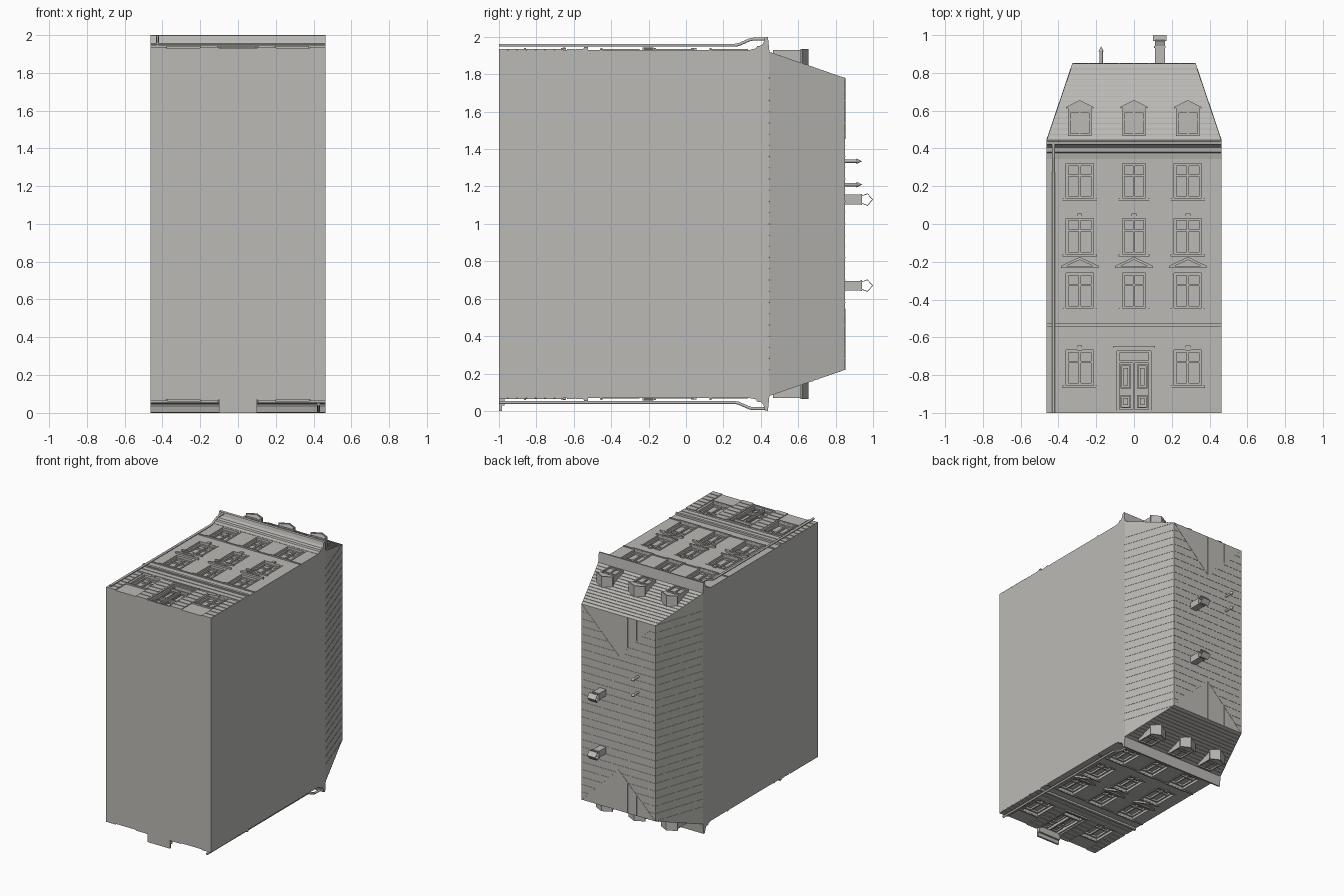
import bpy, bmesh, math
from mathutils import Matrix, Vector

if "Cube" in bpy.data.objects:
    bpy.data.objects.remove(bpy.data.objects["Cube"], do_unlink=True)

stone = bpy.data.materials.new("warm_grey")
stone.use_nodes = True
GREY = (0.5, 0.49, 0.465, 1)
stone.diffuse_color = GREY
stone.node_tree.nodes["Principled BSDF"].inputs["Base Color"].default_value = GREY

WALL = 1.93      # plane of the upper facade
HALF = 0.462     # half width of the house
facade = []      # parts repeated on the opposite facade


def finish(name, bm, repeat=False):
    bmesh.ops.recalc_face_normals(bm, faces=bm.faces)
    me = bpy.data.meshes.new(name)
    bm.to_mesh(me)
    bm.free()
    me.materials.append(stone)
    ob = bpy.data.objects.new(name, me)
    bpy.context.scene.collection.objects.link(ob)
    if repeat:
        facade.append(ob)
    return ob


def add_box(bm, x0, x1, y0, y1, z0, z1):
    size = Matrix.Diagonal((x1 - x0, y1 - y0, z1 - z0, 1))
    mid = Matrix.Translation(((x0 + x1) / 2, (y0 + y1) / 2, (z0 + z1) / 2))
    bmesh.ops.create_cube(bm, size=1, matrix=mid @ size)


def boxes(name, items, repeat=True):
    bm = bmesh.new()
    for item in items:
        add_box(bm, *item)
    return finish(name, bm, repeat)


def add_prism(bm, points, a, b, axis):
    """Extrude a profile: axis z takes (x, y) points, axis x takes (y, z)."""
    place = (lambda p, w: (p[0], p[1], w)) if axis == "z" else (lambda p, w: (w, p[0], p[1]))
    low = [bm.verts.new(place(p, a)) for p in points]
    high = [bm.verts.new(place(p, b)) for p in points]
    bm.faces.new(low)
    bm.faces.new(high[::-1])
    for i in range(len(points)):
        j = (i + 1) % len(points)
        bm.faces.new((low[i], low[j], high[j], high[i]))


def add_rib(bm, p, q, r=0.002):
    p, q = Vector(p), Vector(q)
    d = q - p
    m = Matrix.Translation((p + q) / 2) @ d.to_track_quat("Z", "Y").to_matrix().to_4x4()
    bmesh.ops.create_cube(bm, size=1, matrix=m @ Matrix.Diagonal((2 * r, 2 * r, d.length, 1)))


def ring(x, w, y0, y1, t, z0, z1):
    """Four bars framing an opening centred on x."""
    return [(x - w - t, x - w, y0, y1, z0, z1), (x + w, x + w + t, y0, y1, z0, z1),
            (x - w - t, x + w + t, y1, y1 + t, z0, z1), (x - w - t, x + w + t, y0 - t, y0, z0, z1)]


# Openings: centre x, half width, bottom, top
COLUMNS = [(-0.287, 0.072), (0, 0.062), (0.285, 0.072)]
ROWS = [(-0.855, -0.667), (-0.445, -0.26), (-0.16, 0.03), (0.137, 0.32)]
windows = [(x, w, y0, y1) for r, (y0, y1) in enumerate(ROWS)
           for x, w in COLUMNS if r or x]
DOOR = (0, 0.09, -0.995, -0.672)
DEEP = WALL - 0.03

# Main block with recessed windows and doors on both facades
body = boxes("main_block", [(-HALF, HALF, -1, 0.445, 2 - WALL, WALL)], False)
cuts = []
for x, w, y0, y1 in windows + [DOOR]:
    cuts += [(x - w, x + w, y0, y1, DEEP, 2.1), (-x - w, -x + w, y0, y1, -0.1, 2 - DEEP)]
cutter = boxes("opening_cutter", cuts, False)
cutter.hide_render = True
mod = body.modifiers.new("openings", "BOOLEAN")
mod.operation, mod.solver, mod.object = "DIFFERENCE", "EXACT", cutter
bpy.context.view_layer.objects.active = body
bpy.ops.object.modifier_apply(modifier=mod.name)
bpy.data.objects.remove(cutter, do_unlink=True)

# Window sashes, surrounds, sills and keystones
sashes, trims, sills, keys = [], [], [], []
for x, w, y0, y1 in windows:
    bar = y0 + (y1 - y0) * 0.66
    sashes += ring(x, w - 0.012, y0 + 0.012, y1 - 0.012, 0.012, DEEP - 0.01, WALL - 0.015)
    sashes += [(x - 0.006, x + 0.006, y0, y1, DEEP - 0.01, WALL - 0.016),
               (x - w, x + w, bar - 0.005, bar + 0.005, DEEP - 0.01, WALL - 0.018)]
    trims += ring(x, w, y0, y1, 0.012, WALL - 0.01, WALL + 0.004)
    sills.append((x - w - 0.02, x + w + 0.02, y0 - 0.012, y0 - 0.001, WALL - 0.01, WALL + 0.011))
    if y0 in (ROWS[0][0], ROWS[2][0]):
        keys.append((x - 0.013, x + 0.013, y1 - 0.002, y1 + 0.025, WALL - 0.01, WALL + 0.01))
boxes("window_sashes", sashes)
boxes("window_surrounds", trims)
boxes("window_sills", sills)
boxes("keystones", keys)

# Double door with raised panels
door = ring(0, 0.078, -0.983, -0.684, 0.012, DEEP - 0.01, WALL - 0.004)
door += [(-0.006, 0.006, -0.99, -0.735, DEEP, WALL - 0.008),
         (-0.085, 0.085, -0.735, -0.722, DEEP, WALL - 0.006)]
for x in (-0.044, 0.044):
    for y0, y1 in ((-0.865, -0.752), (-0.968, -0.912)):
        door += ring(x, 0.02, y0, y1, 0.007, DEEP - 0.01, DEEP + 0.012)
        door.append((x - 0.012, x + 0.012, y0 + 0.01, y1 - 0.01, DEEP - 0.01, DEEP + 0.008))
boxes("double_door", door)
boxes("door_surround", ring(0, 0.09, -0.988, -0.672, 0.012, WALL - 0.01, WALL + 0.006)[:3]
      + [(-0.11, 0.11, -0.658, -0.645, WALL - 0.01, WALL + 0.012)])

# Rusticated courses on the ground floor piers
courses = []
for i in range(7):
    y = -1 + i * 0.05
    for a, b in ((-HALF, -0.38), (-0.2, -0.104), (0.104, 0.2), (0.38, HALF)):
        courses.append((a, b, y, y + 0.043, WALL - 0.01, WALL + 0.006))
courses += [(-HALF, HALF, y, y + 0.04, WALL - 0.01, WALL + 0.005) for y in (-0.636, -0.59)]
boxes("rusticated_courses", courses)

# String courses between floors
boxes("string_courses", [(-HALF, HALF, -0.545, -0.525, WALL - 0.01, WALL + 0.016),
                         (-HALF, HALF, -0.552, -0.545, WALL - 0.01, WALL + 0.008),
                         (-HALF, HALF, -0.46, -0.448, WALL - 0.01, WALL + 0.006),
                         (-HALF, HALF, 0.125, 0.136, WALL - 0.01, WALL + 0.006)])

# Pediments over the first floor windows
bm = bmesh.new()
for x, w in COLUMNS:
    add_box(bm, x - 0.1, x + 0.1, -0.232, -0.222, WALL - 0.01, WALL + 0.014)
    add_prism(bm, [(x - 0.085, -0.224), (x + 0.085, -0.224), (x, -0.185)], WALL - 0.01, WALL + 0.004, "z")
    add_prism(bm, [(x - 0.1, -0.222), (x - 0.07, -0.222), (x, -0.19), (x + 0.07, -0.222),
                   (x + 0.1, -0.222), (x, -0.174)], WALL - 0.01, WALL + 0.014, "z")
finish("pediments", bm, True)

# Eaves cornice
bm = bmesh.new()
add_prism(bm, [(0.345, 1.92), (0.345, 1.932), (0.375, 1.938), (0.38, 1.95), (0.405, 1.954),
               (0.415, 1.97), (0.422, 1.997), (0.438, 2), (0.446, 1.92)], -HALF, HALF, "x")
finish("eaves_cornice", bm, True)

# Drainpipe with a swan neck under the cornice
curve = bpy.data.curves.new("drainpipe", "CURVE")
curve.dimensions = "3D"
curve.bevel_depth, curve.bevel_resolution, curve.use_fill_caps = 0.009, 1, True
path = [(-1, 1.955), (0.26, 1.955), (0.28, 1.958), (0.34, 1.984), (0.36, 1.988), (0.43, 1.988)]
spline = curve.splines.new("POLY")
spline.points.add(len(path) - 1)
for pt, (y, z) in zip(spline.points, path):
    pt.co = (-0.426, y, z, 1)
curve.materials.append(stone)
pipe = bpy.data.objects.new("drainpipe", curve)
bpy.context.scene.collection.objects.link(pipe)
facade.append(pipe)

# Dormers with gabled roofs
bm = bmesh.new()
for x, _ in COLUMNS:
    add_prism(bm, [(x - 0.062, 0.465), (x + 0.062, 0.465), (x + 0.062, 0.618),
                   (x, 0.648), (x - 0.062, 0.618)], 1.8, 1.918, "z")
    add_prism(bm, [(x - 0.072, 0.611), (x, 0.646), (x + 0.072, 0.611),
                   (x + 0.072, 0.62), (x, 0.656), (x - 0.072, 0.62)], 1.79, 1.936, "z")
    add_prism(bm, [(x - 0.062, 0.59), (x + 0.062, 0.59), (x + 0.062, 0.616), (x, 0.648),
                   (x - 0.062, 0.616)], 1.9, 1.93, "z")
    for bar in ring(x, 0.05, 0.478, 0.588, 0.012, 1.9, 1.93):
        add_box(bm, *bar)
    add_box(bm, x - 0.005, x + 0.005, 0.475, 0.59, 1.9, 1.924)
    add_box(bm, x - 0.05, x + 0.05, 0.548, 0.556, 1.9, 1.924)
finish("dormers", bm, True)

# Tile courses on the end slope
EAVE, TOP, TW, TZ = 0.445, 0.85, 0.325, 1.78
bm = bmesh.new()
for i in range(1, 14):
    t = i / 14
    half, y, z = HALF + (TW - HALF) * t, EAVE + (TOP - EAVE) * t, 1.92 + (TZ - 1.92) * t
    add_rib(bm, (-half, y, z), (half, y, z))
finish("tile_courses", bm, True)

# Repeat the facade on the opposite side
turn = Matrix.Translation((0, 0, 1)) @ Matrix.Rotation(math.pi, 4, "Y") @ Matrix.Translation((0, 0, -1))
for ob in facade:
    twin = ob.copy()
    twin.name = "rear_" + ob.name
    twin.matrix_world = turn
    bpy.context.scene.collection.objects.link(twin)

# Rear doorstep
boxes("rear_doorstep", [(-0.1, 0.1, -1, -0.985, 0, 0.08), (-0.1, 0.1, -0.985, -0.97, 0.03, 0.08)], False)

# Mansard roof
bm = bmesh.new()
rings = [[bm.verts.new((sx * w, y, 1 + sz * h)) for sx, sz in ((-1, -1), (1, -1), (1, 1), (-1, 1))]
         for w, y, h in ((HALF, EAVE, 0.92), (TW, TOP, TZ - 1))]
bm.faces.new(rings[0])
bm.faces.new(rings[1])
for i in range(4):
    j = (i + 1) % 4
    bm.faces.new((rings[0][i], rings[0][j], rings[1][j], rings[1][i]))
finish("mansard_roof", bm)

# Standing seams on the roof top and long slopes
bm = bmesh.new()
for i in range(27):
    z = 0.22 + 0.06 * i
    inner = max(0, TW - min(z - 0.22, TZ - z))
    for s in (-1, 1):
        add_rib(bm, (s * HALF, EAVE, z), (s * TW, TOP, z))
        if TW - inner > 0.01:
            add_rib(bm, (s * TW, TOP, z), (s * inner, TOP, z))
for end, d in ((0.22, 1), (TZ, -1)):
    for x in (-0.24, -0.16, -0.08, 0, 0.08, 0.16, 0.24):
        add_rib(bm, (x, TOP, end), (x, TOP, end + d * (TW - abs(x))))
    for s in (-1, 1):
        add_rib(bm, (s * TW, TOP, end), (0, TOP, end + d * TW))
finish("standing_seams", bm)

# Chimneys with folded hoods
bm = bmesh.new()
for z in (0.67, 1.13):
    add_box(bm, 0.11, 0.165, 0.84, 0.935, z - 0.026, z + 0.026)
    add_box(bm, 0.107, 0.168, 0.932, 0.942, z - 0.029, z + 0.029)
    for s in (-1, 1):
        add_prism(bm, [(0.94, z + s * 0.018), (0.94, z + s * 0.022), (0.973, z + s * 0.034),
                       (0.973, z + s * 0.03)], 0.11, 0.165, "x")
        add_prism(bm, [(0.97, z + s * 0.034), (1, z), (0.995, z), (0.97, z + s * 0.029)], 0.1, 0.173, "x")
finish("chimneys", bm)

# Roof vents with conical caps
bm = bmesh.new()
for z in (1.21, 1.335):
    for r0, r1, y0, y1 in ((0.009, 0.009, 0.84, 0.92), (0.015, 0.001, 0.912, 0.94)):
        m = Matrix.Translation((-0.174, (y0 + y1) / 2, z)) @ Matrix.Rotation(-math.pi / 2, 4, "X")
        bmesh.ops.create_cone(bm, cap_ends=True, segments=12, radius1=r0, radius2=r1, depth=y1 - y0, matrix=m)
finish("roof_vents", bm)
